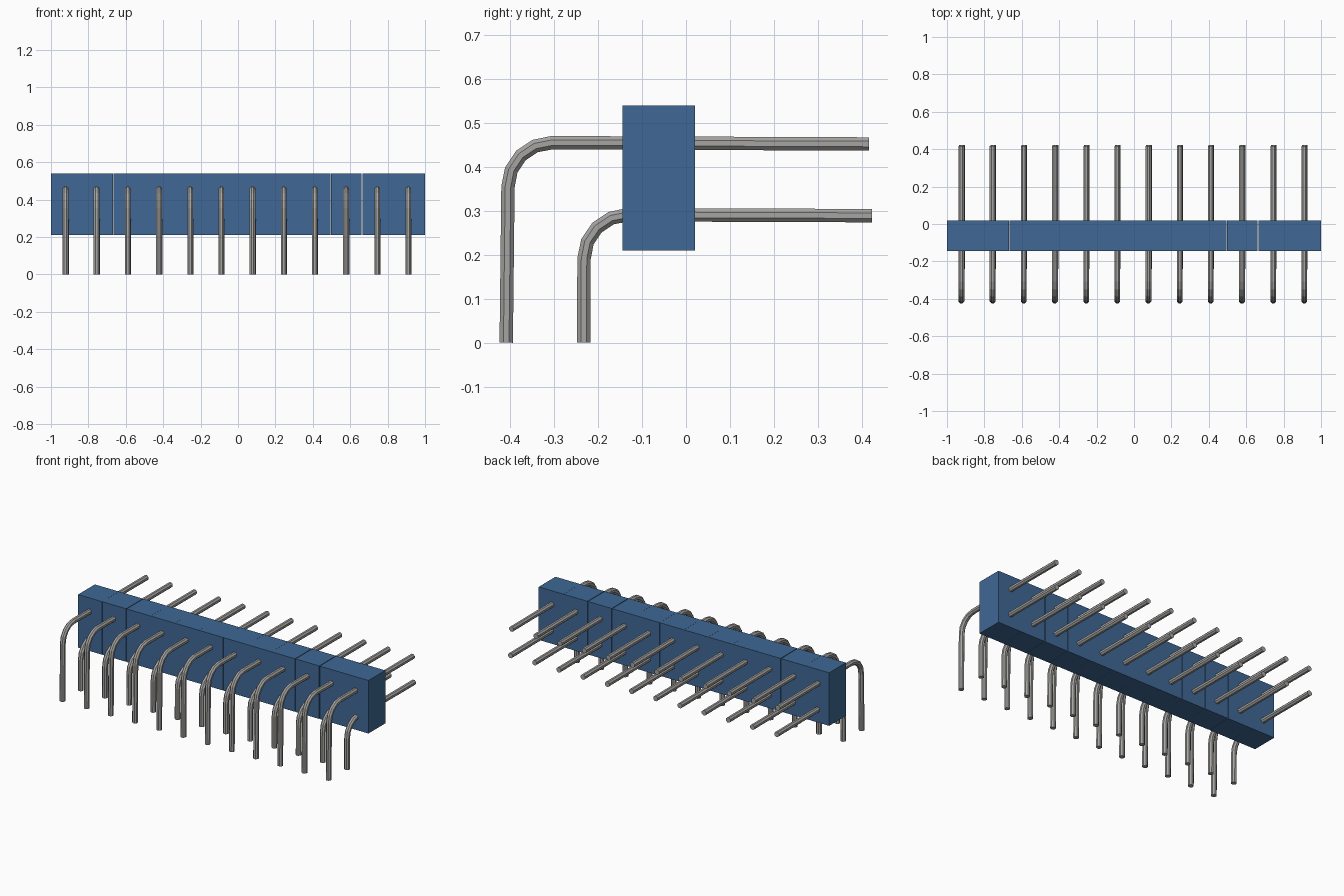
import bpy, bmesh, math
from mathutils import Vector

if "Cube" in bpy.data.objects:
    bpy.data.objects.remove(bpy.data.objects["Cube"], do_unlink=True)


def make_material(name, color):
    mat = bpy.data.materials.new(name)
    mat.use_nodes = True
    mat.diffuse_color = color
    mat.node_tree.nodes["Principled BSDF"].inputs["Base Color"].default_value = color
    return mat


def add_object(name, bm, mat):
    bmesh.ops.recalc_face_normals(bm, faces=bm.faces)
    mesh = bpy.data.meshes.new(name)
    bm.to_mesh(mesh)
    bm.free()
    mesh.materials.append(mat)
    obj = bpy.data.objects.new(name, mesh)
    bpy.context.collection.objects.link(obj)
    return obj


blue = make_material("blue plastic", (0.05, 0.14, 0.30, 1))
metal = make_material("grey metal", (0.38, 0.375, 0.365, 1))

PINS = 12
PITCH = 2 / PINS
RADIUS = 0.0165
SIDES = 8

# Housing: one block per pin column, with wider seams at three joints
WIDE_SEAMS = (2, 9, 10)
Y0, Y1, Z0, Z1 = -0.145, 0.02, 0.21, 0.54


def half_gap(joint):
    if joint in (0, PINS):
        return 0
    return 0.002 if joint in WIDE_SEAMS else 0.0002


for i in range(PINS):
    shift = -0.004 if i >= 9 else 0
    left = -1 + i * PITCH + half_gap(i) + (shift if i else 0)
    right = -1 + (i + 1) * PITCH - half_gap(i + 1)
    if i + 1 in (9, 10, 11):
        right -= 0.004
    bm = bmesh.new()
    bmesh.ops.create_cube(bm, size=1)
    for v in bm.verts:
        v.co = (left if v.co.x < 0 else right,
                Y0 if v.co.y < 0 else Y1,
                Z0 if v.co.z < 0 else Z1)
    add_object(f"housing_block_{i + 1}", bm, blue)


# Pin: round rod swept along a right-angle path in the yz plane
def pin_mesh(x, tip, row_z, bend_y, foot_y, bend=0.1, steps=4):
    path = [Vector((x, tip[0], tip[1]))]
    for k in range(steps + 1):
        a = math.pi / 2 * (1 + k / steps)
        path.append(Vector((x, bend_y + bend * math.cos(a),
                            row_z - bend + bend * math.sin(a))))
    path.append(Vector((x, foot_y, 0)))

    bm = bmesh.new()
    rings = []
    for k, p in enumerate(path):
        before, after = path[max(k - 1, 0)], path[min(k + 1, len(path) - 1)]
        t = (after - before).normalized()
        if 0 < k < len(path) - 1:
            t = ((p - before).normalized() + (after - p).normalized()).normalized()
        n = Vector((0, -t.z, t.y))
        ring = []
        for s in range(SIDES):
            a = 2 * math.pi * (s + 0.5) / SIDES
            offset = Vector((math.cos(a), 0, 0)) + n * math.sin(a)
            ring.append(bm.verts.new(p + offset * RADIUS))
        rings.append(ring)
    for r0, r1 in zip(rings, rings[1:]):
        for s in range(SIDES):
            e = (s + 1) % SIDES
            bm.faces.new((r0[s], r0[e], r1[e], r1[s]))
    bm.faces.new(rings[0])
    bm.faces.new(rings[-1])
    return bm


# Two rows of pins; the lower row has the shorter reach
for i in range(PINS):
    x = (i - (PINS - 1) / 2) * PITCH - 0.006
    add_object(f"upper_pin_{i + 1}",
               pin_mesh(x, (0.416, 0.452), 0.455, -0.305, -0.409), 0 or metal)
    add_object(f"lower_pin_{i + 1}",
               pin_mesh(x + 0.003, (0.423, 0.289), 0.291, -0.132, -0.233), metal)
